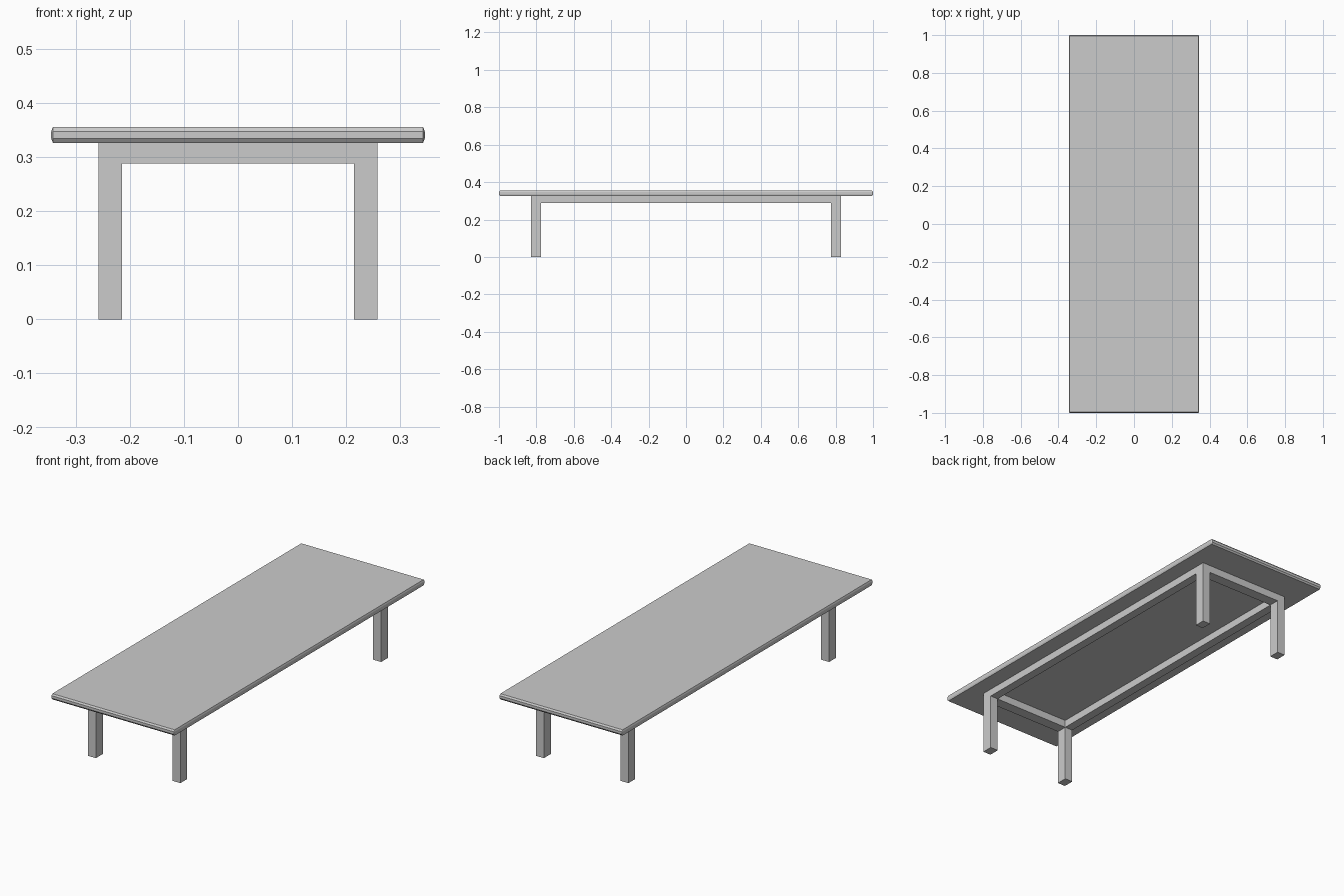
import bpy, bmesh

if "Cube" in bpy.data.objects:
    bpy.data.objects.remove(bpy.data.objects["Cube"])

TOP_Z, UNDER_Z, RAIL_Z = 0.355, 0.326, 0.288
LEG_X, LEG_Y = (0.214, 0.258), (0.774, 0.829)   # inner and outer faces


def finish(name, bm):
    bmesh.ops.recalc_face_normals(bm, faces=bm.faces[:])
    mesh = bpy.data.meshes.new(name)
    bm.to_mesh(mesh)
    bm.free()
    ob = bpy.data.objects.new(name, mesh)
    bpy.context.collection.objects.link(ob)
    return ob


def box(name, x, y, z):
    bm = bmesh.new()
    bmesh.ops.create_cube(bm, size=1)
    for v in bm.verts:
        for i, (lo, hi) in enumerate((x, y, z)):
            v.co[i] = hi if v.co[i] > 0 else lo
    return finish(name, bm)


def slab(name, hx, hy, z0, z1, cx, cy, cz):
    # chamfered board: stacked rings, with clipped corners at mid height
    bm = bmesh.new()

    def ring(x, y, z, ax, ay):
        pts = [(x - ax, -y), (x, -y + ay), (x, y - ay), (x - ax, y),
               (-x + ax, y), (-x, y - ay), (-x, -y + ay), (-x + ax, -y)]
        return [bm.verts.new((px, py, z)) for px, py in pts]

    rings = [ring(hx - cx, hy - cy, z0, 0, 0), ring(hx, hy, z0 + cz, cx, cy),
             ring(hx, hy, z1 - cz, cx, cy), ring(hx - cx, hy - cy, z1, 0, 0)]
    for a, b in zip(rings, rings[1:]):
        for i in range(8):
            j = (i + 1) % 8
            bm.faces.new((a[i], a[j], b[j], b[i]))
    bm.faces.new(rings[0][::-1])
    bm.faces.new(rings[-1])
    bmesh.ops.remove_doubles(bm, verts=bm.verts[:], dist=1e-5)
    return finish(name, bm)


# Table top
slab("table_top", 0.345, 1.0, UNDER_Z, TOP_Z, 0.003, 0.006, 0.008)


def span(rng, s):
    return tuple(sorted(s * v for v in rng))


# Four legs, reaching up to the table top
for sx, side in ((-1, "left"), (1, "right")):
    for sy, end in ((-1, "front"), (1, "back")):
        box(f"{end}_{side}_leg", span(LEG_X, sx), span(LEG_Y, sy), (0, UNDER_Z))

# Apron rails between the legs
for s, side, end in ((-1, "left", "front"), (1, "right", "back")):
    box(f"{side}_rail", span(LEG_X, s), (-LEG_Y[0], LEG_Y[0]), (RAIL_Z, UNDER_Z))
    box(f"{end}_rail", (-LEG_X[0], LEG_X[0]), span(LEG_Y, s), (RAIL_Z, UNDER_Z))
